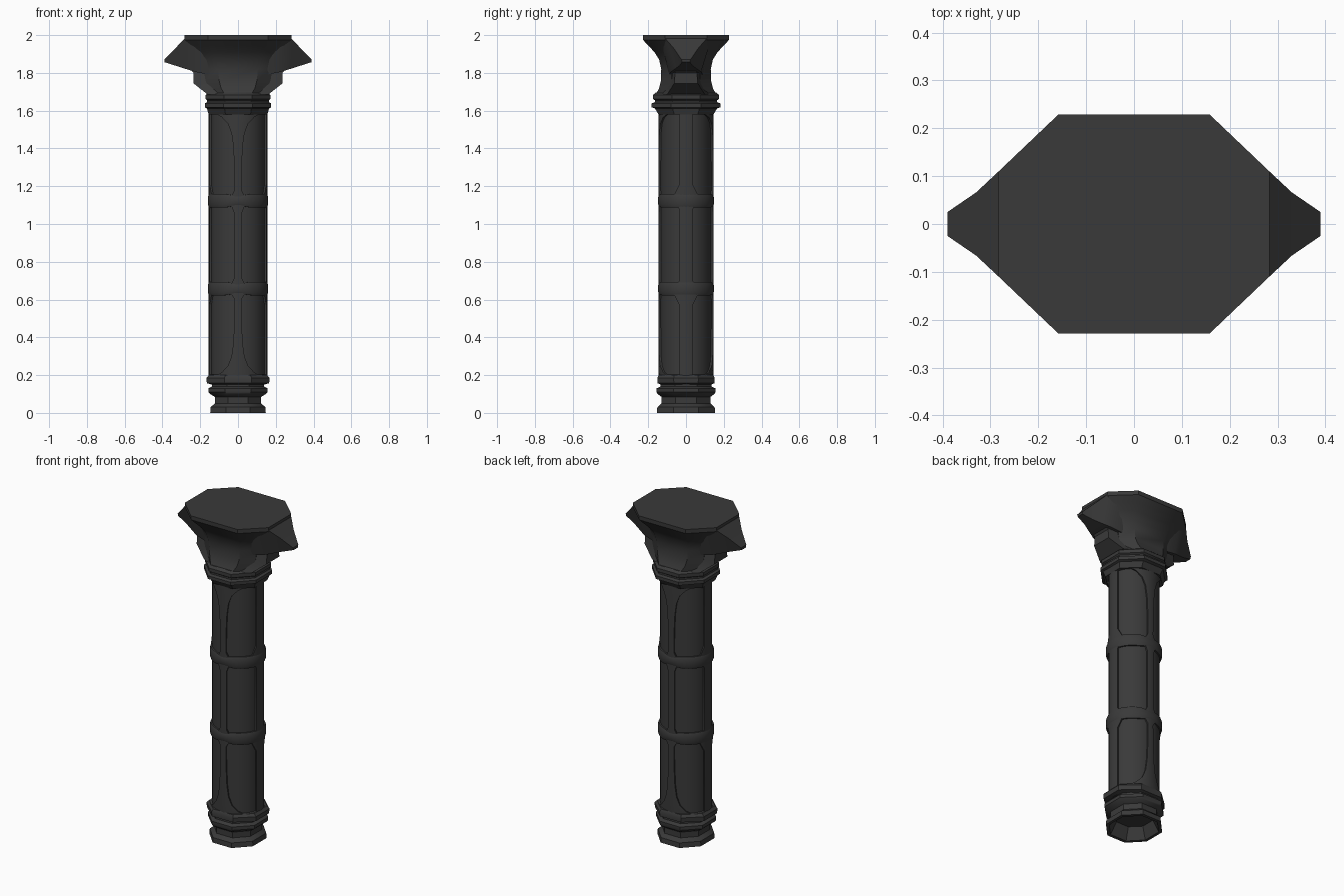
import bpy, bmesh
from math import sin, cos, pi, asin, radians

if "Cube" in bpy.data.objects:
    bpy.data.objects.remove(bpy.data.objects["Cube"])

stone = bpy.data.materials.new("dark grey stone")
stone.use_nodes = True
colour = (0.042, 0.042, 0.042, 1)
stone.diffuse_color = colour
stone.node_tree.nodes["Principled BSDF"].inputs["Base Color"].default_value = colour


def loft(name, rings, closed=True, caps=True, wrap=False, smooth=35):
    """Skin a list of equal point rings; wrap joins the last ring to the first."""
    bm = bmesh.new()
    rows = [[bm.verts.new(p) for p in ring] for ring in rings]
    n = len(rows[0])
    pairs = list(zip(rows, rows[1:])) + ([(rows[-1], rows[0])] if wrap else [])
    for a, b in pairs:
        for i in range(n if closed else n - 1):
            j = (i + 1) % n
            bm.faces.new((a[i], a[j], b[j], b[i]))
    if caps:
        bm.faces.new(rows[0])
        bm.faces.new(rows[-1])
    bmesh.ops.recalc_face_normals(bm, faces=bm.faces)
    mesh = bpy.data.meshes.new(name)
    bm.to_mesh(mesh)
    bm.free()
    mesh.materials.append(stone)
    obj = bpy.data.objects.new(name, mesh)
    bpy.context.collection.objects.link(obj)
    bpy.ops.object.select_all(action="DESELECT")
    obj.select_set(True)
    bpy.context.view_layer.objects.active = obj
    bpy.ops.object.shade_smooth_by_angle(angle=radians(smooth))
    return obj


def octagon(z, rx, ry, a=None, b=None):
    a = rx * 0.43 if a is None else a
    b = ry * 0.43 if b is None else b
    return [(rx, -b, z), (rx, b, z), (a, ry, z), (-a, ry, z),
            (-rx, b, z), (-rx, -b, z), (-a, -ry, z), (a, -ry, z)]


RX, RY = 0.145, 0.135


def wall(t, z, out=0.0):
    return ((RX + out) * cos(t), (RY + out) * sin(t), z)


# Hollow moulded base
base = [(0.07, 0.10, 0.10), (0.0, 0.13, 0.135), (0.0, 0.147, 0.154),
        (0.03, 0.145, 0.152), (0.05, 0.123, 0.13), (0.085, 0.123, 0.13),
        (0.10, 0.147, 0.15), (0.11, 0.157, 0.156), (0.13, 0.157, 0.156),
        (0.14, 0.137, 0.135), (0.15, 0.137, 0.135), (0.157, 0.165, 0.15),
        (0.185, 0.167, 0.152), (0.2, 0.153, 0.144)]
loft("base_moulding", [octagon(*r) for r in base])

# Round shaft core
SEG = 48
loft("shaft", [[wall(2 * pi * i / SEG, z) for i in range(SEG)] for z in (0.15, 1.63)])


# Raised ribs that hug the shaft, each given by (height, half width) rows
def rib(name, angle, rows, radius, out=0.01, cols=10):
    rings = []
    for z, w in rows:
        half = asin(min(w / radius, 0.99))
        ts = [angle + half * (2 * i / cols - 1) for i in range(cols + 1)]
        outer = [wall(t, z, out) for t in ts]
        inner = [wall(t, z, -0.008) for t in reversed(ts)]
        rings.append(outer + inner)
    return loft(name, rings)


flare = [(0.0, 0.13), (0.008, 0.105), (0.025, 0.08), (0.06, 0.05),
         (0.11, 0.032), (0.18, 0.023), (0.3, 0.018)]
front_rows = ([(0.19 + d, w) for d, w in flare] + [(0.6, 0.017), (0.64, 0.04)]
              + [(0.68, 0.034), (0.71, 0.02), (1.06, 0.02), (1.1, 0.034), (1.13, 0.04), (1.18, 0.017)]
              + [(1.59 - d, w) for d, w in reversed(flare)])
side_rows = [(0.19, 0.035), (0.57, 0.035), (0.63, 0.065), (0.67, 0.05), (0.7, 0.037),
             (1.08, 0.037), (1.11, 0.05), (1.15, 0.065), (1.21, 0.035), (1.59, 0.035)]
for name, angle, rows in (("front_rib", -pi / 2, front_rows), ("back_rib", pi / 2, front_rows),
                          ("left_rib", 0, side_rows), ("right_rib", pi, side_rows)):
    rib(name, angle, rows, RX)


# Rounded bands, pinched where they cross the front and back ribs
def band(name, z, half, depth, pinch=0.0):
    rings = []
    for i in range(SEG):
        t = 2 * pi * i / SEG
        h = half * (1 - pinch * abs(sin(t)) ** 24)
        section = [(-0.01, -1), (depth * 0.6, -1), (depth, -0.6),
                   (depth, 0.6), (depth * 0.6, 1), (-0.01, 1)]
        rings.append([wall(t, z + k * h, o) for o, k in section])
    return loft(name, rings, caps=False, wrap=True, smooth=60)


band("upper_band", 1.123, 0.036, 0.014, 0.3)
band("lower_band", 0.658, 0.036, 0.014, 0.3)
band("shaft_top_ring", 1.6, 0.016, 0.011)
band("shaft_bottom_ring", 0.19, 0.012, 0.011)

# Double octagonal collar
collar = [(1.58, 0.155, 0.145), (1.612, 0.165, 0.165), (1.618, 0.176, 0.182), (1.638, 0.176, 0.182),
          (1.645, 0.163, 0.165), (1.655, 0.163, 0.165), (1.662, 0.172, 0.175),
          (1.683, 0.172, 0.175), (1.695, 0.158, 0.16)]
loft("collar", [octagon(*r) for r in collar])

# Flared capital with a flat octagonal top
capital = [(1.685, 0.16, 0.16, 0.07, 0.07), (1.72, 0.165, 0.142, 0.09, 0.075),
           (1.76, 0.172, 0.132, 0.1, 0.075), (1.82, 0.182, 0.131, 0.105, 0.078),
           (1.87, 0.2, 0.142, 0.115, 0.085), (1.91, 0.225, 0.167, 0.13, 0.095),
           (1.945, 0.255, 0.2, 0.145, 0.105), (1.975, 0.282, 0.228, 0.158, 0.11),
           (2.0, 0.283, 0.229, 0.158, 0.11)]
loft("capital", [octagon(*r) for r in capital])

# Pointed bracket and stepped corbel on each side
bracket = [(0.15, 0.13, 0.09, 1.79, 1.985), (0.225, 0.135, 0.08, 1.805, 1.985),
           (0.283, 0.11, 0.055, 1.823, 1.982), (0.33, 0.066, 0.035, 1.838, 1.932),
           (0.39, 0.025, 0.02, 1.857, 1.872)]
corbel = [(1.685, 0.16, 0.1), (1.745, 0.236, 0.062), (1.8, 0.236, 0.058), (1.83, 0.26, 0.05)]
for side, s in (("left", 1), ("right", -1)):
    loft(side + "_bracket", [[(s * x, -top, z1), (s * x, top, z1), (s * x, low, z0), (s * x, -low, z0)]
                             for x, top, low, z0, z1 in bracket], smooth=25)
    loft(side + "_corbel", [[(s * 0.1, -w - 0.03, z), (s * x, -w, z), (s * x, w, z), (s * 0.1, w + 0.03, z)]
                            for z, x, w in corbel], smooth=25)
